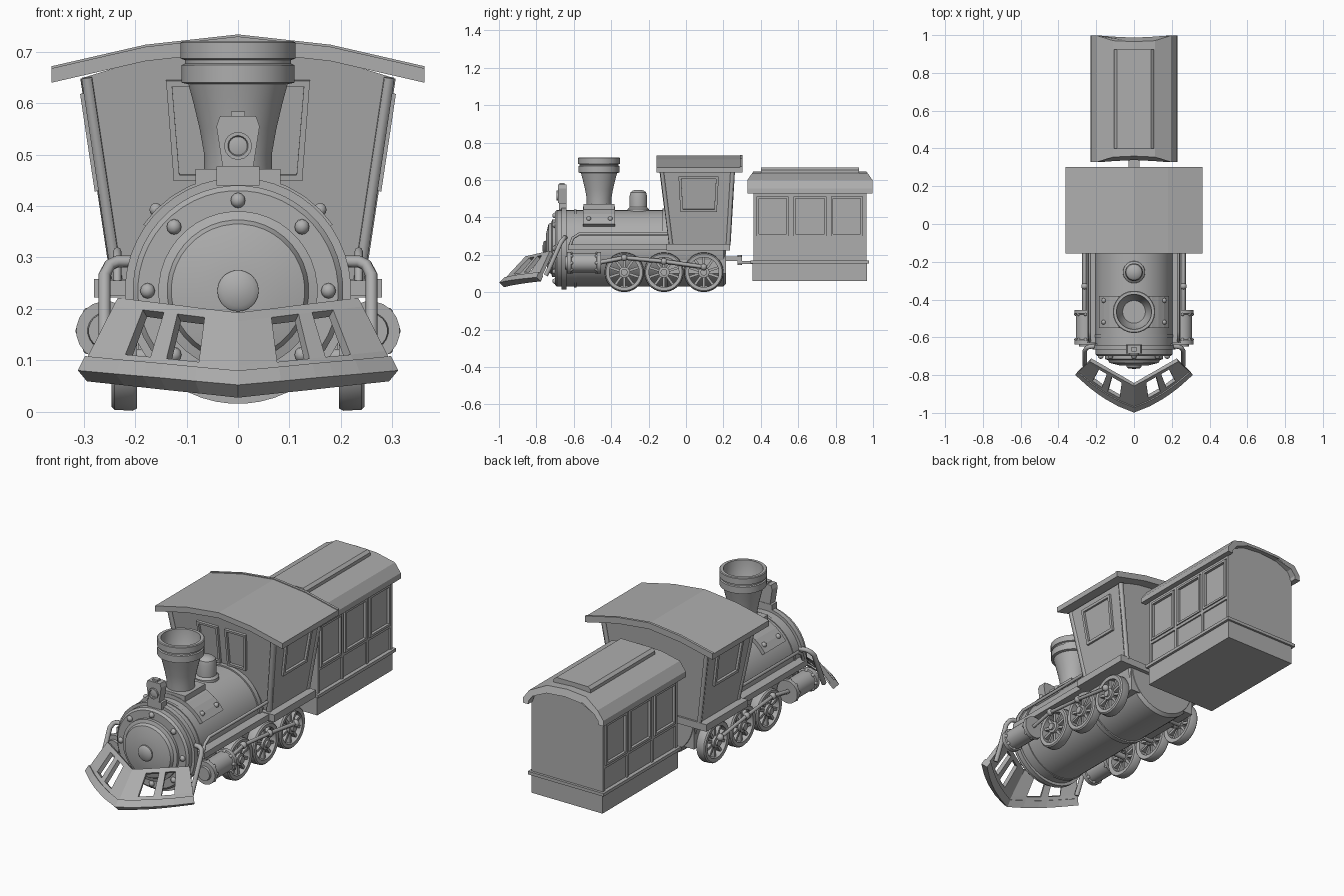
import bpy, bmesh, math
from mathutils import Matrix, Vector

if "Cube" in bpy.data.objects:
    bpy.data.objects.remove(bpy.data.objects["Cube"])

GREY = bpy.data.materials.new("plain_grey")
GREY.diffuse_color = (0.42, 0.42, 0.42, 1)
GREY.use_nodes = True
GREY.node_tree.nodes["Principled BSDF"].inputs["Base Color"].default_value = GREY.diffuse_color


def finish(name, bm, angle=35, solid=0):
    bmesh.ops.remove_doubles(bm, verts=bm.verts, dist=1e-5)
    bmesh.ops.recalc_face_normals(bm, faces=bm.faces)
    me = bpy.data.meshes.new(name)
    bm.to_mesh(me)
    bm.free()
    me.materials.append(GREY)
    ob = bpy.data.objects.new(name, me)
    bpy.context.collection.objects.link(ob)
    select(ob)
    if angle:
        bpy.ops.object.shade_smooth_by_angle(angle=math.radians(angle))
    if solid:
        m = ob.modifiers.new("thickness", 'SOLIDIFY')
        m.thickness, m.offset = solid, 0
    return ob


def select(ob):
    bpy.ops.object.select_all(action='DESELECT')
    ob.select_set(True)
    bpy.context.view_layer.objects.active = ob


def prism(name, pts, y0, y1):
    """Extrude an x-z outline along y; the ends may be functions of z."""
    f0 = y0 if callable(y0) else lambda z: y0
    f1 = y1 if callable(y1) else lambda z: y1
    bm = bmesh.new()
    a = [bm.verts.new((x, f0(z), z)) for x, z in pts]
    b = [bm.verts.new((x, f1(z), z)) for x, z in pts]
    bm.faces.new(a)
    bm.faces.new(b[::-1])
    for i in range(len(a)):
        j = (i + 1) % len(a)
        bm.faces.new((a[i], b[i], b[j], a[j]))
    return finish(name, bm, 0)


def box(name, x0, x1, y0, y1, z0, z1):
    return prism(name, [(x0, z0), (x1, z0), (x1, z1), (x0, z1)], y0, y1)


def lathe(name, prof, axis, o, n=32, closed=False):
    """Spin (radius, distance) pairs round an axis through o."""
    bm = bmesh.new()
    rings = []
    for r, t in prof:
        ring = []
        for k in range(n):
            w = 2 * math.pi * (k + 0.5) / n
            a, b = r * math.cos(w), r * math.sin(w)
            p = {'x': (t, a, b), 'y': (a, t, b), 'z': (a, b, t)}[axis]
            ring.append(bm.verts.new(Vector(p) + Vector(o)))
        rings.append(ring)
    pairs = list(zip(rings, rings[1:])) + ([(rings[-1], rings[0])] if closed else [])
    for p, q in pairs:
        for k in range(n):
            j = (k + 1) % n
            bm.faces.new((p[k], p[j], q[j], q[k]))
    return finish(name, bm)


def pipe(name, pts, r, res=2):
    cu = bpy.data.curves.new(name, 'CURVE')
    cu.dimensions, cu.bevel_depth, cu.bevel_resolution, cu.use_fill_caps = '3D', r, res, True
    s = cu.splines.new('POLY')
    s.points.add(len(pts) - 1)
    for p, c in zip(s.points, pts):
        p.co = (*c, 1)
    cu.materials.append(GREY)
    ob = bpy.data.objects.new(name, cu)
    bpy.context.collection.objects.link(ob)
    select(ob)
    bpy.ops.object.convert(target='MESH')


def dots(name, pts, r):
    bm = bmesh.new()
    for p in pts:
        bmesh.ops.create_uvsphere(bm, u_segments=10, v_segments=6, radius=r,
                                  matrix=Matrix.Translation(p))
    finish(name, bm, 60)


def frame(name, corners, w, d):
    """Raised window frame round a four-cornered opening."""
    bm = bmesh.new()
    f = bm.faces.new([bm.verts.new(c) for c in corners])
    bm.normal_update()
    bmesh.ops.inset_individual(bm, faces=[f], thickness=w)
    bmesh.ops.delete(bm, geom=[f], context='FACES')
    finish(name, bm, 0, d)


# boiler with bands, front flange, door and knob
C = (0, 0, 0.235)
lathe("boiler", [(0, -.70), (.195, -.70), (.205, -.69), (.205, .20), (.19, .215), (0, .215)], 'y', C, 48)
for y0, y1, r in ((-.665, -.64, .22), (-.60, -.585, .209), (-.125, -.10, .212)):
    lathe("boiler_band", [(.19, y0), (r, y0), (r, y1), (.19, y1)], 'y', C, 48, True)
lathe("boiler_door", [(.155, -.69), (.155, -.715), (.138, -.72), (.13, -.735), (.08, -.748), (.04, -.75),
                      (.04, -.757), (.03, -.765), (0, -.767)], 'y', C, 40)
dots("door_bolts", [(.176 * math.sin(k * math.pi / 4), -.70, .235 + .176 * math.cos(k * math.pi / 4))
                    for k in range(8)], .015)

# chimney on its saddle
arc = [math.radians(-55 + 10 * k) for k in range(12)]
prism("chimney_saddle", [(.225 * math.sin(a), .235 + .225 * math.cos(a)) for a in arc] +
      [(.19 * math.sin(a), .235 + .19 * math.cos(a)) for a in arc[::-1]], -.55, -.38)
dots("saddle_bolts", [(s * .160, y, .393) for s in (-1, 1) for y in (-.52, -.405)], .013)
box("chimney_base", -.083, .083, -.548, -.382, .42, .472)
lathe("chimney", [(0, .44), (.066, .44), (.066, .50), (.075, .55), (.087, .60), (.097, .637), (.11, .64),
                  (.11, .674), (.104, .677), (.104, .684), (.112, .687), (.112, .718), (.108, .721),
                  (.093, .721), (.088, .66), (.06, .60), (0, .60)], 'z', (0, -.465, 0), 32)

# steam dome
lathe("steam_dome", [(.06, .42), (.058, .445), (.047, .455), (.047, .515), (.042, .534), (.028, .545), (0, .548)],
      'z', (0, -.255, 0), 24)

# headlamp
box("lamp_bracket", -.042, .042, -.68, -.638, .44, .477)
prism("lamp_body", [(-.03, .477), (.03, .477), (.042, .555), (.035, .575), (-.035, .575), (-.042, .555)], -.685, -.64)
box("lamp_cap", -.014, .014, -.675, -.65, .573, .584)
lathe("lamp_lens", [(.027, -.68), (.027, -.693), (.02, -.693), (.018, -.688), (0, -.692)], 'y', (0, 0, .517), 20)


# cab flaring upwards, with roof and windows
def front(z):
    return -.08 - .125 * (z - .25)


def back(z):
    return .225 + .06 * (z - .25)


def side(z):
    return .24 + .15 * (z - .25)


prism("cab", [(-.24, .25), (.24, .25), (.3, .65), (.17, .69), (0, .705), (-.17, .69), (-.3, .65)], front, back)
top = [(-.363, .668), (-.18, .71), (0, .73), (.18, .71), (.363, .668)]
low = [(x, z - .028) for x, z in top[::-1]]
prism("cab_roof", top + low, -.157, .29)
prism("cab_roof_lip", [(x, z + .004) for x, z in top] + low, .29, .303)
box("cab_floor", -.28, .28, -.105, .235, .222, .258)
box("firebox", -.195, .195, -.1, .213, .10, .24)
for s in (-1, 1):
    for f in (front, back):
        pipe("cab_corner_post", [(s * (side(z) - .006), f(z), z) for z in (.25, .65)], .014, 0)
    frame("cab_side_window", [(s * side(z), y, z) for y, z in
                              ((-.03, .43), (.165, .43), (.175, .62), (-.04, .62))], .02, .024)
    frame("cab_front_window", [(s * x, front(z), z) for x, z in
                               ((.02, .45), (.125, .45), (.14, .645), (.02, .645))], .016, .024)

# running gear, both sides
for s in (-1, 1):
    x0, x1 = sorted((s * .18, s * .25))
    box("running_board", x0, x1, -.63, -.1, .225, .255)
    pipe("side_handrail", [(s * .235, -.62, .25), (s * .235, -.605, .29), (s * .235, -.57, .312),
                           (s * .235, -.1, .312)], .008)
    pipe("front_pipe", [(s * .26, -.75, .09), (s * .26, -.73, .13), (s * .26, -.67, .265), (s * .25, -.655, .285),
                        (s * .235, -.65, .292), (s * .195, -.645, .292)], .012)
    o = (s * .257, 0, .157)
    lathe("steam_cylinder", [(0, -.648), (.034, -.648), (.036, -.637), (.058, -.637), (.058, -.615), (.051, -.612),
                             (.051, -.478), (.058, -.475), (.058, -.455), (0, -.455)], 'y', o, 20)
    dots("cylinder_bolts", [(o[0] + .051 * math.cos(a * math.pi / 4), y, .157 + .051 * math.sin(a * math.pi / 4))
                            for a in range(8) for y in (-.612, -.478)], .009)
    for y in (-.33, -.118, .095):
        c = (0, y, .107)
        lathe("wheel_rim", [(.08, s * .2), (.102, s * .197), (.106, s * .205), (.104, s * .24), (.098, s * .246),
                            (.08, s * .244)], 'x', c, 32, True)
        lathe("wheel_hub", [(.03, s * .2), (.03, s * .246), (.018, s * .248), (.018, s * .258), (0, s * .258)], 'x', c, 16)
        bm = bmesh.new()
        for k in range(10):
            m = (Matrix.Translation((s * .222, y, .107)) @ Matrix.Rotation(k * math.pi / 5, 4, 'X')
                 @ Matrix.Translation((0, 0, .053)) @ Matrix.Diagonal((.024, .013, .064, 1)))
            bmesh.ops.create_cube(bm, size=1, matrix=m)
        finish("wheel_spokes", bm, 0)
    pipe("drive_rod", [(s * .262, -.46, .16), (s * .262, -.33, .185), (s * .262, -.118, .165), (s * .262, .095, .135)],
         .012, 0)
    dots("rod_pins", [(s * .262, y, z) for y, z in ((-.33, .185), (-.118, .165), (.095, .135))], .018)
for y in (-.33, -.118, .095):
    lathe("axle", [(0, -.21), (.015, -.21), (.015, .21), (0, .21)], 'x', (0, y, .107), 12)


# pilot grille at the front: a curved sheet with openings and a thick lower bar
def pilot(name, vs, thick, hole):
    half = [.26, .48, .59, .76, 1]
    us = [-u for u in half[::-1]] + [0] + half
    bm = bmesh.new()

    def point(u, v):
        a = abs(u)
        t = Vector((.23 * u, -.85 + .13 * a, .185 + .03 * a))
        b = Vector((.30 * u, -.98 + .10 * a + .095 * a * a, .045 + .03 * a))
        return bm.verts.new(t.lerp(b, v))
    g = [[point(u, v) for u in us] for v in vs]
    for j in range(len(vs) - 1):
        for i in range(len(us) - 1):
            if not (hole and j == 1 and i in (1, 3, 6, 8)):
                bm.faces.new((g[j][i], g[j][i + 1], g[j + 1][i + 1], g[j + 1][i]))
    finish(name, bm, 0, thick)


pilot("pilot_grille", [0, .12, .74, 1], .022, True)
pilot("pilot_lower_bar", [.84, 1.04], .036, False)

# coupling
box("coupling_front", -.03, .03, .2, .30, .167, .19)
box("coupling_rear", -.03, .03, .275, .37, .15, .168)
lathe("coupling_pin", [(0, .145), (.012, .145), (.012, .2), (0, .2)], 'z', (0, .287, 0), 12)

# carriage body, roof and side windows
prism("carriage_body", [(-.195, .06), (.195, .06), (.195, .54), (.18, .575), (.11, .605), (0, .615),
                        (-.11, .605), (-.18, .575), (-.195, .54)], .36, .965)
box("carriage_base", -.202, .202, .355, .967, .06, .158)
box("carriage_ledge", -.215, .215, .345, .978, .155, .171)
outer = [(-.23, .527), (-.228, .555), (-.195, .60), (-.11, .638), (0, .645)]
outer += [(-x, z) for x, z in outer[-2::-1]]
inner = [(-.20, .527), (-.198, .545), (-.175, .575), (-.10, .608), (0, .615)]
inner += [(-x, z) for x, z in inner[-2::-1]]
prism("carriage_roof", outer + inner[::-1], lambda z: .328 + max(0, z - .6) * .7,
      lambda z: .997 - max(0, z - .6) * .7)
prism("roof_vent", [(-.105, .62), (.105, .62), (.105, .655), (.09, .667), (-.09, .667), (-.105, .655)], .4, .925)
for s in (-1, 1):
    for y0, y1 in ((.378, .548), (.575, .752), (.775, .945)):
        frame("carriage_window", [(s * .197, y0, .30), (s * .197, y1, .30), (s * .197, y1, .512),
                                  (s * .197, y0, .512)], .016, .024)
    x0, x1 = sorted((s * .19, s * .203))
    for y in (.367, .561, .763, .957):
        box("carriage_pillar", x0, x1, y - .007, y + .007, .165, .53)
    box("carriage_top_rail", x0, x1, .36, .964, .515, .535)
    box("carriage_window_sill", x0, x1, .36, .964, .285, .30)
